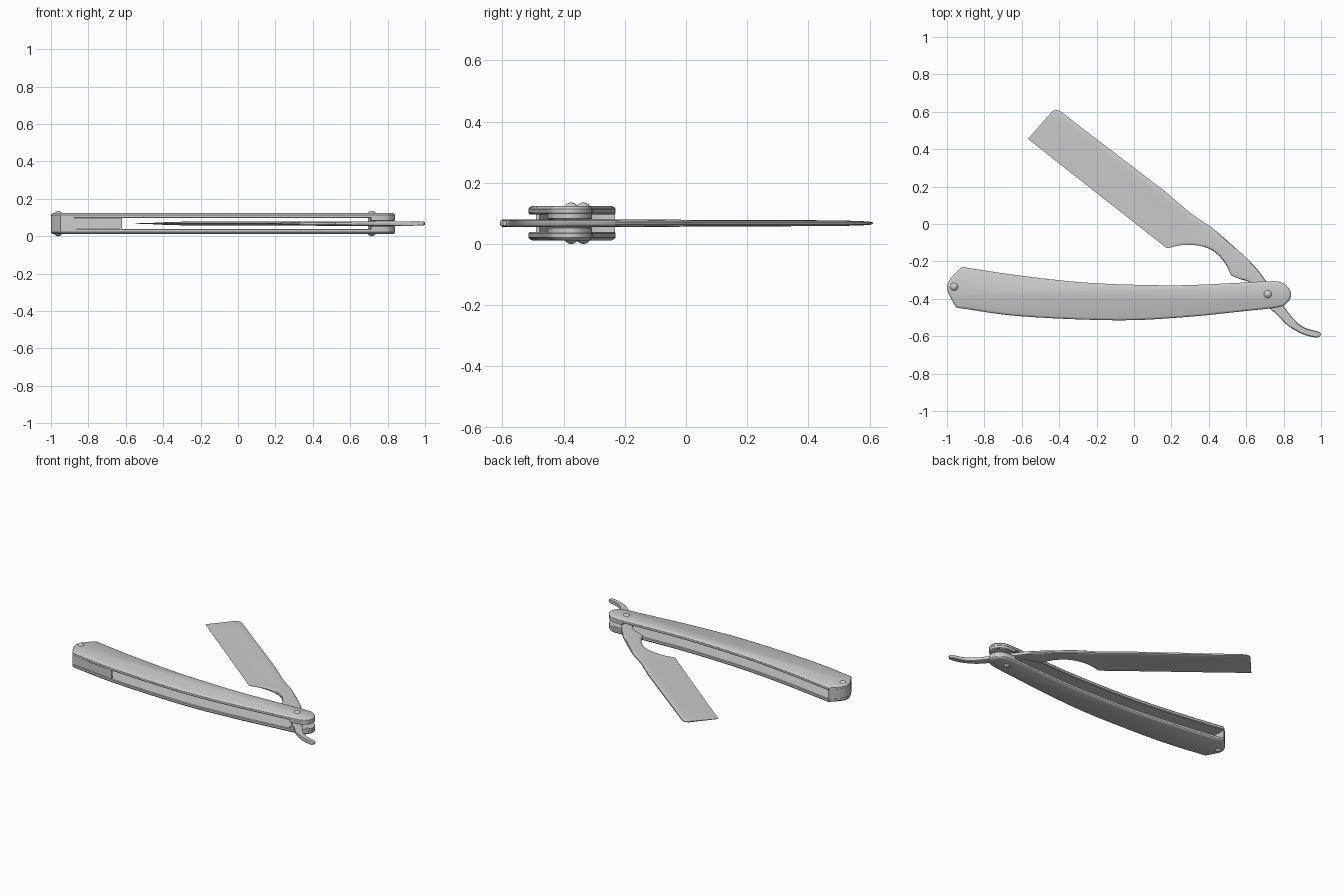
import bpy, math
from mathutils import Vector

if "Cube" in bpy.data.objects:
    bpy.data.objects.remove(bpy.data.objects["Cube"])

MID = 0.068  # height of the razor's central plane


def spline(pts, n=5):
    """Catmull-Rom through points of any dimension."""
    pts = [Vector(p) for p in pts]
    ext = [pts[0] * 2 - pts[1]] + pts + [pts[-1] * 2 - pts[-2]]
    out = []
    for i in range(1, len(ext) - 2):
        a, b, c, d = ext[i - 1:i + 3]
        for k in range(n):
            t = k / n
            out.append(0.5 * (2 * b + (c - a) * t + (2 * a - 5 * b + 4 * c - d) * t * t
                              + (3 * b - a - 3 * c + d) * t ** 3))
    return out + [pts[-1]]


def loft(name, rings):
    """Closed skin over equal-length rings, capped at both ends."""
    n = len(rings[0])
    verts = [v for r in rings for v in r]
    faces = [tuple(range(n)), tuple((len(rings) - 1) * n + i for i in range(n))]
    for r in range(len(rings) - 1):
        for i in range(n):
            j = (i + 1) % n
            faces.append((r * n + i, r * n + j, (r + 1) * n + j, (r + 1) * n + i))
    me = bpy.data.meshes.new(name)
    me.from_pydata(verts, [], faces)
    ob = bpy.data.objects.new(name, me)
    bpy.context.collection.objects.link(ob)
    bpy.ops.object.select_all(action='DESELECT')
    ob.select_set(True)
    bpy.context.view_layer.objects.active = ob
    bpy.ops.object.mode_set(mode='EDIT')
    bpy.ops.mesh.select_all(action='SELECT')
    bpy.ops.mesh.normals_make_consistent(inside=False)
    bpy.ops.object.mode_set(mode='OBJECT')
    bpy.ops.object.shade_smooth_by_angle(angle=math.radians(30))
    return ob


def inset(pts, d):
    """Move a closed outline inward by d."""
    n = len(pts)
    area = sum(pts[i][0] * pts[(i + 1) % n][1] - pts[(i + 1) % n][0] * pts[i][1] for i in range(n))
    s = 1 if area > 0 else -1
    out = []
    for i in range(n):
        p, a, b = Vector(pts[i]), Vector(pts[i - 1]), Vector(pts[(i + 1) % n])
        e, f = (p - a).normalized(), (b - p).normalized()
        n1, n2 = Vector((-e.y, e.x)) * s, Vector((-f.y, f.x)) * s
        m = (n1 + n2).normalized()
        out.append(p + m * d / max(m.dot(n1), 0.5))
    return out


def prism(name, pts, levels):
    """Outline stacked through (inset, z) levels."""
    return loft(name, [[(p.x, p.y, z) for p in inset(pts, d)] for d, z in levels])


# Handle outline: curved body with round nose, then the blunt butt
body = spline([(-.92, -.23), (-.60, -.277), (-.235, -.315), (.19, -.328), (.49, -.318),
               (.70, -.307), (.78, -.31), (.825, -.34), (.84, -.38), (.82, -.42),
               (.77, -.445), (.58, -.467), (.27, -.498), (-.09, -.515), (-.61, -.493),
               (-.95, -.447)])
butt = spline([(-.95, -.447), (-.985, -.385), (-1, -.34), (-.98, -.29), (-.92, -.23)], 3)
handle = body + butt[1:-1]

# Two scales and their inner pivot pads, mirrored about the middle plane
nose = [p for p in body if p.x > .69]
for label, s in (("upper", 1), ("lower", -1)):
    prism(label + "_scale", handle,
          [(d, MID + s * h) for d, h in ((.004, .029), (0, .033), (0, .046), (.004, .052), (.012, .056))])
    prism(label + "_pivot_pad", nose,
          [(d, MID + s * h) for d, h in ((.006, .0125), (.001, .016), (.001, .034))])

# Wedge spacer joining the scales at the butt
wedge = butt + spline([(-.925, -.28), (-.90, -.36), (-.82, -.43), (-.62, -.478)], 4)
wedge.append(Vector((-.62, -.491)))
prism("butt_spacer", wedge, [(.001, MID - .034), (.001, MID + .034)])

# Domed pins
half = [(.019, .068), (.012, .066), (.005, .062), (0, .056)]
for name, x, y in (("pivot_pin", .715, -.375), ("butt_pin", -.962, -.335)):
    ring = [Vector((x + .021 * math.cos(a * math.pi / 12), y + .021 * math.sin(a * math.pi / 12)))
            for a in range(24)]
    prism(name, ring, [(d, MID - h) for d, h in half] + [(d, MID + h) for d, h in reversed(half)])

# Blade stations: spine x, y, edge x, y, half thickness at spine and at edge
tip = [(-.435, .604, -.567, .455, .004, .001), (-.412, .611, -.545, .438, .006, .001),
       (-.385, .597, -.515, .414, .008, .001), (-.28, .515, -.415, .335, .0115, .001),
       (.165, .175, .021, -.008, .012, .001), (.30, .06, .176, -.13, .012, .002)]
shank = [(.30, .06, .176, -.13, .012, .002), (.36, .018, .257, -.113, .012, .006),
         (.417, -.02, .34, -.115, .012, .010), (.48, -.073, .417, -.14, .012, .012),
         (.55, -.135, .48, -.2, .012, .012), (.60, -.18, .52, -.275, .012, .012)]
tang = [(.60, -.18, .52, -.275, .012, .012), (.625, -.205, .567, -.295, .012, .012),
        (.665, -.25, .62, -.315, .012, .012), (.735, -.345, .675, -.39, .012, .012),
        (.77, -.395, .72, -.445, .012, .012), (.80, -.44, .765, -.485, .012, .012),
        (.86, -.515, .825, -.545, .012, .012), (.915, -.555, .905, -.59, .012, .012),
        (.985, -.575, .975, -.607, .011, .011), (1, -.587, .997, -.598, .007, .007)]
stations = [Vector(t) for t in tip[:-1]] + spline(shank)[:-1] + spline(tang)
across = [(0, .4), (.04, .8), (.12, 1), (.3, 1), (.5, 1), (.7, 1), (.88, 1), (.96, .8), (1, .4)]
rings = []
for q in stations:
    top, bottom = [], []
    for u, k in across:
        x, y = q[0] + (q[2] - q[0]) * u, q[1] + (q[3] - q[1]) * u
        h = k * (q[5] + (q[4] - q[5]) * (1 - u) ** 1.5)  # hollow grind
        top.append((x, y, MID + h))
        bottom.append((x, y, MID - h))
    rings.append(top + bottom[::-1])
loft("blade", rings)
